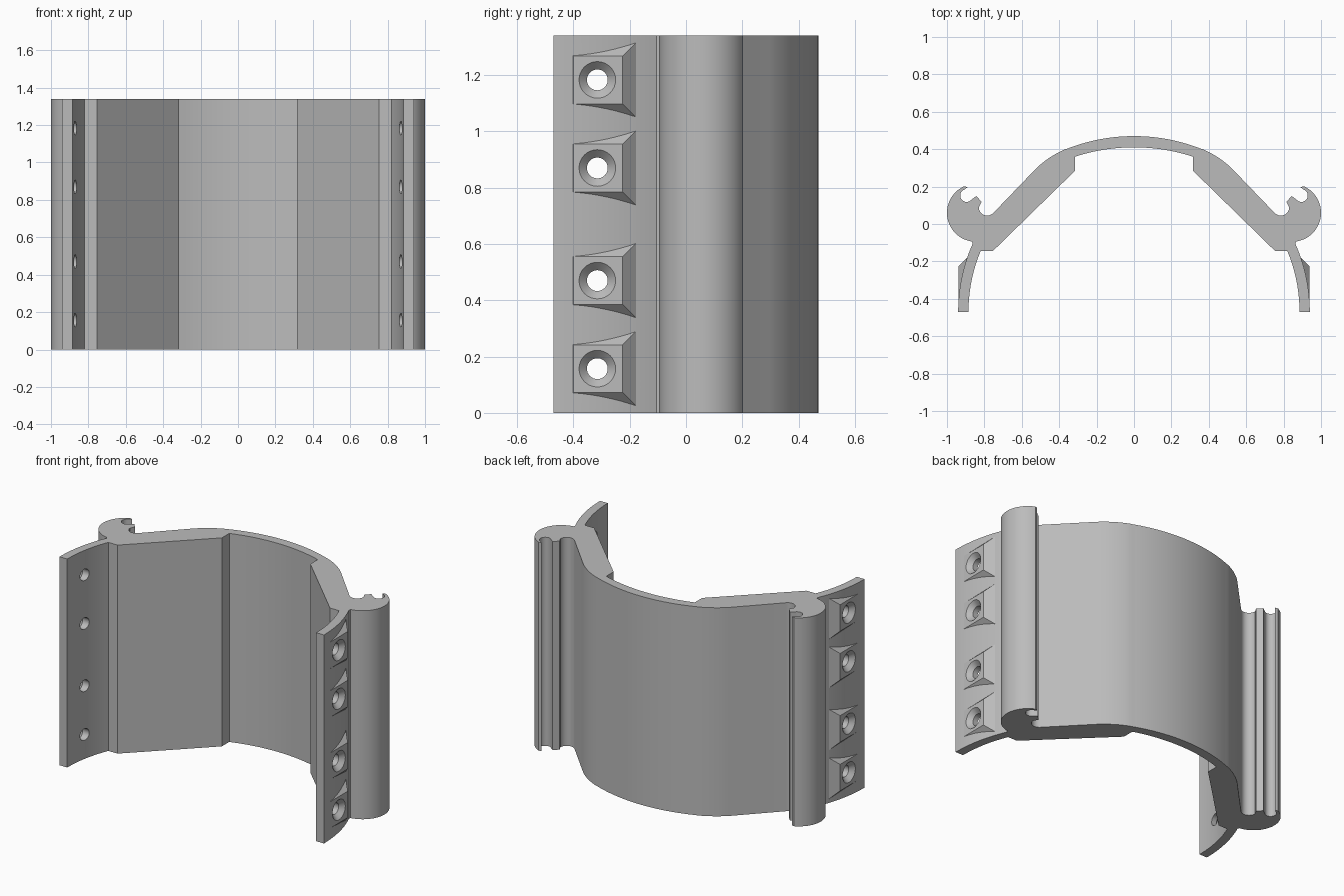
import bpy, bmesh
from math import sin, cos, radians, pi

HEIGHT = 1.34
HOLE_Z = (0.157, 0.47, 0.87, 1.183)
HOLE_Y = -0.315
PAD_X = 0.938

cube = bpy.data.objects.get("Cube")
if cube:
    bpy.data.objects.remove(cube, do_unlink=True)

grey = bpy.data.materials.new("plain grey")
grey.use_nodes = True
grey.diffuse_color = (0.5, 0.5, 0.5, 1)
grey.node_tree.nodes["Principled BSDF"].inputs["Base Color"].default_value = (0.5, 0.5, 0.5, 1)


def arc(cx, cy, r, start, end, n):
    """Points on a circle from start to end, in degrees."""
    angles = [radians(start + (end - start) * i / n) for i in range(n + 1)]
    return [(cx + r * cos(a), cy + r * sin(a)) for a in angles]


def make_object(name, bm):
    bmesh.ops.recalc_face_normals(bm, faces=bm.faces)
    mesh = bpy.data.meshes.new(name)
    bm.to_mesh(mesh)
    bm.free()
    mesh.materials.append(grey)
    obj = bpy.data.objects.new(name, mesh)
    bpy.context.collection.objects.link(obj)
    return obj


def loft(bm, rings):
    """Closed solid through a list of rings with equal point counts."""
    loops = [[bm.verts.new(p) for p in ring] for ring in rings]
    for a, b in zip(loops, loops[1:]):
        for i in range(len(a)):
            j = (i + 1) % len(a)
            bm.faces.new((a[i], a[j], b[j], b[i]))
    bm.faces.new(loops[0][::-1])
    bm.faces.new(loops[-1])
    return loops


# Half outline: curved back wall
back = arc(0, -0.51, 0.98, 90, 69, 14)
back += arc(0.169, -0.07, 0.51, 67, 46, 9)
back += [(0.753, 0.058)]

# Side rail with its valley, prong, slot and round outside
rail = arc(0.785, 0.09, 0.045, 235, 360, 10)
rail += [(0.815, 0.118), (0.843, 0.15)]
rail += arc(0.895, 0.152, 0.034, 222, 430, 14)
rail += [(0.89, 0.197)]
rail += arc(0.845, 0.06, 0.155, 66, -82, 32)

# Curved flange
flange = arc(0.04, -0.47, 0.9, 24, 0, 14) + arc(0.04, -0.47, 0.845, 0, 22.6, 14)

# Thick inner wall with a step, then the inner arc
inner = [(0.755, -0.145), (0.315, 0.285)] + arc(0, -0.607, 1.017, 72, 90, 12)

half = back + rail + flange + inner
mirrored = [(-x, y) for x, y in half[-2:0:-1]]
outline = half + mirrored

bm = bmesh.new()
bottom, top = loft(bm, [[(x, y, z) for x, y in outline] for z in (0, HEIGHT)])

# Rounded top edge along the back wall
n = len(back)
run = top[-(n - 1):] + top[:n]
edges = [bm.edges.get(pair) for pair in zip(run, run[1:])]
bmesh.ops.bevel(bm, geom=edges, offset=0.02, segments=4, profile=0.5, affect='EDGES')
body = make_object("bracket_body", bm)

# Sloped screw pads on both flanges
bm = bmesh.new()
for side in (-1, 1):
    for z in HOLE_Z:
        rings = []
        for grow in (0, 0.05):
            x = side * (PAD_X - grow)
            y0, y1, dz = -0.40 - grow, -0.225 + grow, 0.085 + grow
            rings.append([(x, y0, z - dz), (x, y1, z - dz), (x, y1, z + dz), (x, y0, z + dz)])
        loft(bm, rings)
pads = make_object("screw_pads", bm)

# Countersunk hole cutters
bm = bmesh.new()
for side in (-1, 1):
    for z in HOLE_Z:
        stations = [(0.80, 0.037), (PAD_X - 0.028, 0.037), (PAD_X, 0.065), (1.05, 0.065)]
        loft(bm, [[(side * x, HOLE_Y + r * cos(2 * pi * i / 32), z + r * sin(2 * pi * i / 32))
                   for i in range(32)] for x, r in stations])
holes = make_object("hole_cutters", bm)

# Join the pads, then cut the holes
bpy.ops.object.select_all(action='DESELECT')
body.select_set(True)
bpy.context.view_layer.objects.active = body
for tool, operation in ((pads, 'UNION'), (holes, 'DIFFERENCE')):
    tool.hide_render = True
    mod = body.modifiers.new(tool.name, 'BOOLEAN')
    mod.object = tool
    mod.operation = operation
    mod.solver = 'EXACT'
    bpy.ops.object.modifier_apply(modifier=mod.name)
    bpy.data.objects.remove(tool, do_unlink=True)

bpy.ops.object.shade_smooth_by_angle(angle=radians(25))
